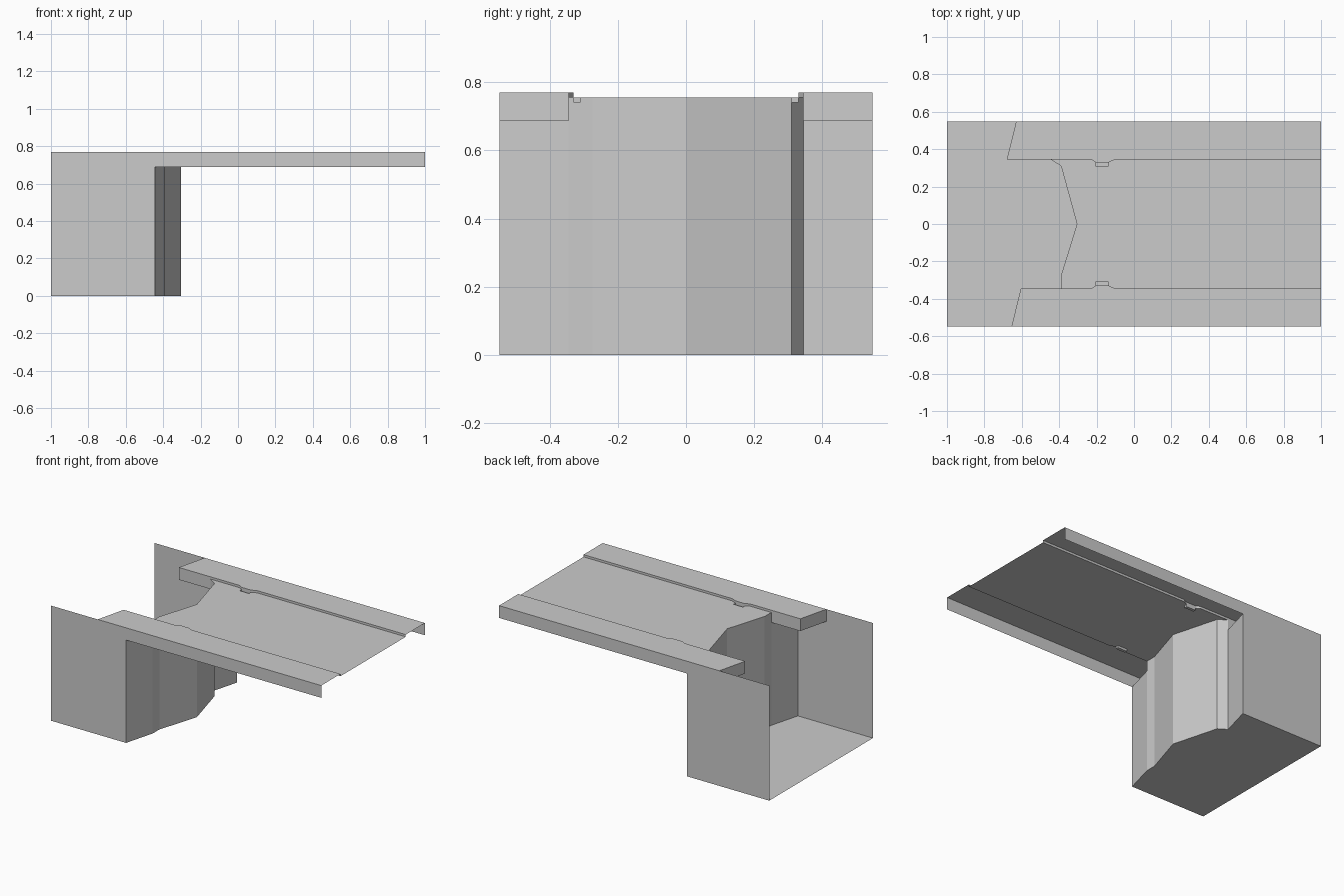
import bpy, bmesh

if "Cube" in bpy.data.objects:
    bpy.data.objects.remove(bpy.data.objects["Cube"])

BED, TOP, LOW, PIT = 0.755, 0.77, 0.688, 0.74   # heights
IN, OUT = 0.345, 0.548                          # channel edge, outer edge (y)


def make(name, polys):
    bm = bmesh.new()
    for p in polys:
        bm.faces.new([bm.verts.new(v) for v in p])
    bmesh.ops.remove_doubles(bm, verts=bm.verts, dist=1e-5)
    me = bpy.data.meshes.new(name)
    bm.to_mesh(me)
    bm.free()
    ob = bpy.data.objects.new(name, me)
    bpy.context.collection.objects.link(ob)
    return ob


def flat(pts, z):
    return [(x, y, z) for x, y in pts]


def wall(pts, z0, z1):
    # vertical strip facing the right-hand side of the path
    return [[(*a, z0), (*b, z0), (*b, z1), (*a, z1)] for a, b in zip(pts, pts[1:])]


def side(pts, s):
    # place a path on the s side, keeping the winding consistent
    out = [(x, s * y) for x, y in pts]
    return out if s > 0 else out[::-1]


# plan outline of the cliff, from -y to +y
right_part = [(-0.445, -OUT), (-0.39, -IN)]
middle = [(-0.39, -IN), (-0.39, -0.275), (-0.305, 0), (-0.39, 0.31), (-0.445, IN)]
left_part = [(-0.445, IN), (-0.39, OUT)]
make("cliff_face", wall(middle, 0, BED) + wall(right_part, 0, LOW) + wall(left_part, 0, LOW))

# base floor
make("base_floor", [flat([(-1, OUT)] + (right_part + middle[1:] + left_part[1:])[::-1]
                         + [(-1, -OUT)], 0)])

# inner edge of a bank with its small bulge
bulge = [(-0.23, IN), (-0.205, 0.33), (-0.135, 0.33), (-0.10, IN)]
# channel edge, which also goes round the pit
notch = [bulge[0], bulge[1], (-0.205, 0.31), (-0.135, 0.31), bulge[2], bulge[3]]

# channel bed
lower_edge = [(x, -y) for x, y in notch]
make("channel_bed", [flat(lower_edge + [(1, -IN), (1, IN)] + notch[::-1] + middle[::-1], BED)])

for s, label, inner_x, outer_x, cliff_in, cliff_out in (
        (1, "back", -0.68, -0.63, -0.445, -0.39),
        (-1, "front", -0.605, -0.655, -0.39, -0.445)):
    # bank: top, end cap and inner edge
    edge = [(cliff_in, IN)] + bulge + [(1, IN)]
    top = [(inner_x, IN)] + edge + [(1, OUT), (outer_x, OUT)]
    make(label + "_bank", [flat(side(top, s), TOP)]
         + wall(side([(outer_x, OUT), (inner_x, IN)], s), LOW, TOP)
         + wall(side([(inner_x, IN), (cliff_in, IN)], s), LOW, TOP)
         + wall(side(edge, s), BED, TOP))

    # small pit sunk in the bed beside the bulge
    pit = [(-0.205, 0.31), (-0.135, 0.31), (-0.135, 0.33), (-0.205, 0.33)]
    ring = side(pit, s)
    make(label + "_pit", [flat(ring, PIT)] + wall((ring + ring[:1])[::-1], PIT, BED))

    # outer side wall
    prof = [(-1, 0), (cliff_out, 0), (cliff_out, LOW), (1, LOW), (1, TOP), (-1, TOP)]
    if s > 0:
        prof.reverse()
    make(label + "_side_wall", [[(x, s * OUT, z) for x, z in prof]])
